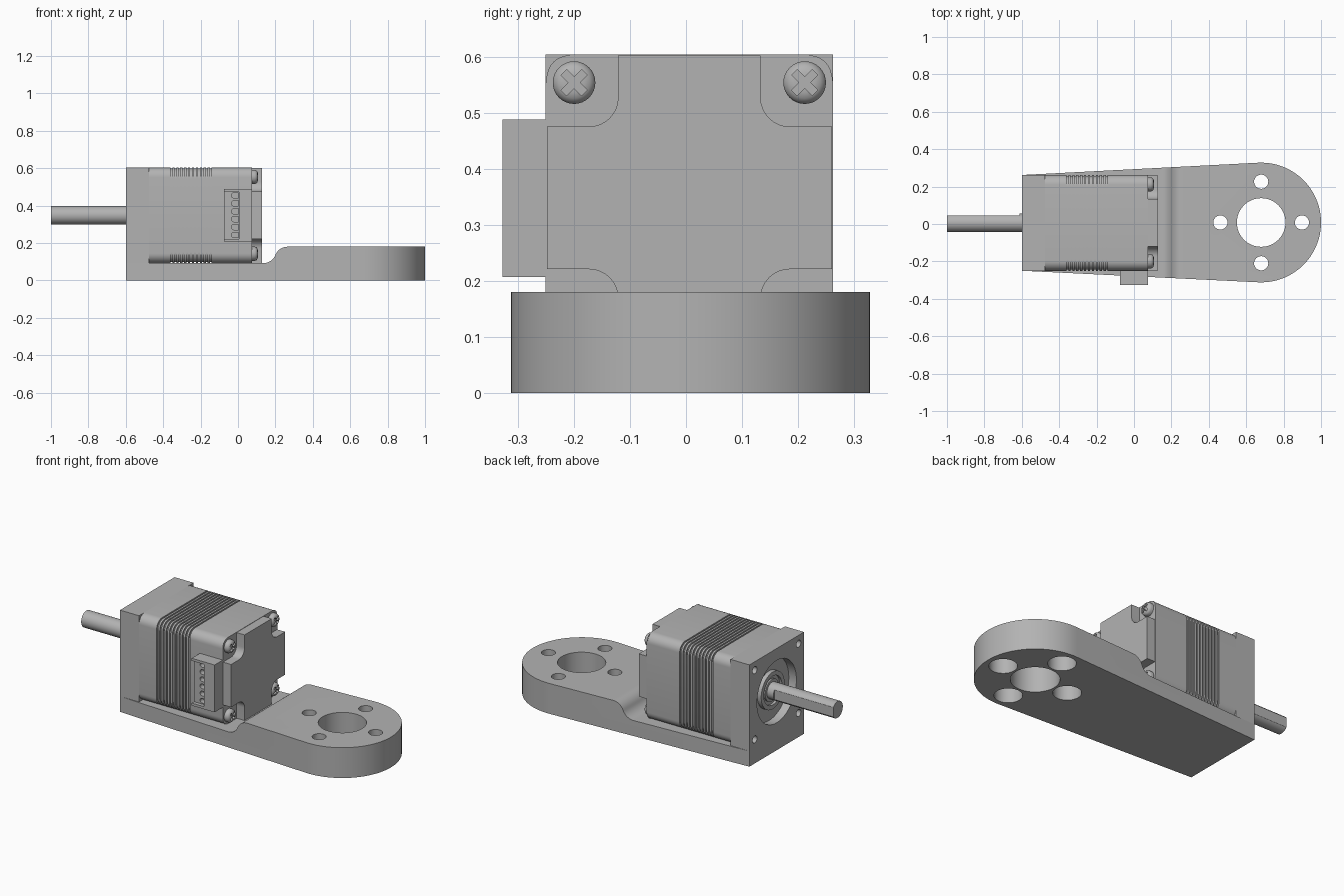
import bpy, bmesh, math
from math import sin, cos, pi, radians

if "Cube" in bpy.data.objects:
    bpy.data.objects.remove(bpy.data.objects["Cube"], do_unlink=True)

GREY = bpy.data.materials.new("plain_grey")
GREY.use_nodes = True
GREY.diffuse_color = (0.45, 0.45, 0.45, 1)
GREY.node_tree.nodes["Principled BSDF"].inputs["Base Color"].default_value = (0.45, 0.45, 0.45, 1)

MY, MZ = 0.006, 0.348      # motor axis
HALF = 0.256               # motor half width
PX, PY = 0.68, 0.008       # pivot of the arm
BOLT = 0.2055              # bolt offset from the motor axis


# ---------- helpers ----------
def arc(cx, cy, r, a0, a1, n):
    return [(cx + r * cos(radians(a0 + (a1 - a0) * i / n)),
             cy + r * sin(radians(a0 + (a1 - a0) * i / n))) for i in range(n + 1)]


def circle(cx, cy, r, n=48):
    return arc(cx, cy, r, 0, 360, n)[:-1]


def rounded(cx, cy, hx, hy, r, n=8):
    pts = []
    for k, (sx, sy) in enumerate(((1, 1), (-1, 1), (-1, -1), (1, -1))):
        pts += arc(cx + sx * (hx - r), cy + sy * (hy - r), r, 90 * k, 90 * k + 90, n)
    return pts


def rect(a0, a1, b0, b1):
    return [(a0, b0), (a1, b0), (a1, b1), (a0, b1)]


def loft(name, rings, axis="X"):
    """Skin a list of (position, outline) rings along an axis and cap the ends."""
    place = {"X": lambda t, a, b: (t, a, b),
             "Y": lambda t, a, b: (a, t, b),
             "Z": lambda t, a, b: (a, b, t)}[axis]
    bm = bmesh.new()
    loops = [[bm.verts.new(place(t, a, b)) for a, b in pts] for t, pts in rings]
    for lo, hi in zip(loops, loops[1:]):
        for i in range(len(lo)):
            j = (i + 1) % len(lo)
            bm.faces.new((lo[i], lo[j], hi[j], hi[i]))
    bm.faces.new(loops[0])
    bm.faces.new(loops[-1])
    bmesh.ops.recalc_face_normals(bm, faces=bm.faces)
    mesh = bpy.data.meshes.new(name)
    bm.to_mesh(mesh)
    bm.free()
    mesh.materials.append(GREY)
    ob = bpy.data.objects.new(name, mesh)
    bpy.context.collection.objects.link(ob)
    return ob


def prism(name, pts, lo, hi, axis="X"):
    return loft(name, [(lo, pts), (hi, pts)], axis)


def cut(ob, cutters):
    """Subtract the cutters, bake the result and remove them."""
    for c in cutters:
        c.hide_render = True
        mod = ob.modifiers.new("cut", "BOOLEAN")
        mod.operation, mod.solver, mod.object = "DIFFERENCE", "EXACT", c
    bpy.context.view_layer.update()
    deps = bpy.context.evaluated_depsgraph_get()
    mesh = bpy.data.meshes.new_from_object(ob.evaluated_get(deps))
    ob.modifiers.clear()
    ob.data = mesh
    for c in cutters:
        bpy.data.objects.remove(c, do_unlink=True)
    return ob


CORNERS = [(sy, sz) for sy in (-1, 1) for sz in (-1, 1)]

# ---------- mounting arm ----------
plan = [(-0.6, PY - 0.258)] + arc(PX, PY, 0.32, -92.8, 92.8, 48) + [(-0.6, PY + 0.254)]
arm = prism("mounting_arm", plan, 0, 0.18, "Z")
step = ([(-0.7, 0.092)] + arc(0.135, 0.162, 0.07, -90, -21.8, 10)
        + arc(0.265, 0.11, 0.07, 158.2, 90, 10)[1:] + [(0.265, 0.3), (-0.7, 0.3)])
holes = [prism("step_cutter", step, -1, 1, "Y"),
         prism("pivot_cutter", circle(PX, PY, 0.13, 64), -0.1, 0.3, "Z")]
for k in range(4):
    hx, hy = PX + 0.218 * cos(k * pi / 2), PY + 0.218 * sin(k * pi / 2)
    holes.append(prism("bolt_cutter", circle(hx, hy, 0.038, 32), -0.1, 0.3, "Z"))
    holes.append(prism("counterbore_cutter", circle(hx, hy, 0.075, 40), -0.1, 0.1, "Z"))
cut(arm, holes)

# ---------- motor front flange with recess and bolt holes ----------
flange = prism("motor_flange", rect(MY - HALF, MY + HALF, MZ - HALF, MZ + HALF), -0.6, -0.475)
cut(flange, [prism("recess_cutter", circle(MY, MZ, 0.185, 64), -0.7, -0.55)]
    + [prism("hole_cutter", circle(MY + sy * BOLT, MZ + sz * BOLT, 0.021, 24), -0.7, -0.53)
       for sy, sz in CORNERS])

# Stepped bearing boss inside the recess
loft("bearing_boss", [(x, circle(MY, MZ, r)) for x, r in
                      ((-0.545, 0.11), (-0.575, 0.11), (-0.575, 0.085), (-0.56, 0.085),
                       (-0.56, 0.065), (-0.57, 0.065))])

# ---------- shaft: round at the root, flat on one side ----------
shaft = prism("motor_shaft", circle(MY, MZ, 0.049), -1, -0.5)
cut(shaft, [prism("flat_cutter", rect(0.046, 0.2, 0, 1), -1.1, -0.613)])

# ---------- motor body: two end bells and a grooved plate stack ----------
stations = [(-0.476, 0)]
FINS, START, END = 11, -0.36, -0.13
pitch = (END - START) / FINS
for i in range(FINS):
    x = START + i * pitch
    stations += [(x, 0), (x, 0.007), (x + pitch * 0.45, 0.007), (x + pitch * 0.45, 0)]
stations.append((0.075, 0))
loft("motor_body", [(x, rounded(MY, MZ, HALF - d, HALF - d, 0.052)) for x, d in stations])

# ---------- rear cap with notched corners ----------
cap = prism("rear_cap", rounded(MY, MZ, HALF - 0.002, HALF - 0.002, 0.04), 0.07, 0.128)
cut(cap, [prism("corner_cutter", rounded(MY + sy * 0.277, MZ + sz * 0.277, 0.15, 0.15, 0.052),
                0.075, 0.2) for sy, sz in CORNERS])

# ---------- cap screws with cross recess ----------
for n, (sy, sz) in enumerate(CORNERS):
    y, z = MY + sy * BOLT, MZ + sz * BOLT
    screw = loft("cap_screw_%d" % (n + 1), [(x, circle(y, z, r, 32)) for x, r in
                 ((0.07, 0.038), (0.09, 0.038), (0.098, 0.035), (0.104, 0.028), (0.107, 0.018))])
    slots = []
    for a in (pi / 4, 3 * pi / 4):
        ring = [(y + u * cos(a) - v * sin(a), z + u * sin(a) + v * cos(a))
                for u, v in rect(-0.026, 0.026, -0.007, 0.007)]
        slots.append(prism("slot_cutter", ring, 0.09, 0.2))
    cut(screw, slots)

# ---------- cable socket on the front side ----------
socket = prism("cable_socket", rect(-0.075, 0.075, 0.207, 0.488), -0.327, -0.24, "Y")
pins = [prism("shelf_cutter", rect(-0.1, 0.005, 0.222, 0.473), -0.4, -0.305, "Y")]
for i in range(6):
    z = 0.242 + i * 0.0425
    outline = [(0.002, z - 0.014), (0.002, z + 0.014)] + arc(-0.022, z, 0.014, 90, 270, 8)
    pins.append(prism("pin_cutter", outline, -0.4, -0.275, "Y"))
cut(socket, pins)

# ---------- smooth the round surfaces, keep edges crisp ----------
bpy.ops.object.select_all(action="DESELECT")
for ob in bpy.context.collection.objects:
    if ob.type == "MESH" and GREY.name in ob.data.materials:
        ob.select_set(True)
        bpy.context.view_layer.objects.active = ob
bpy.ops.object.shade_smooth_by_angle(angle=radians(30))
